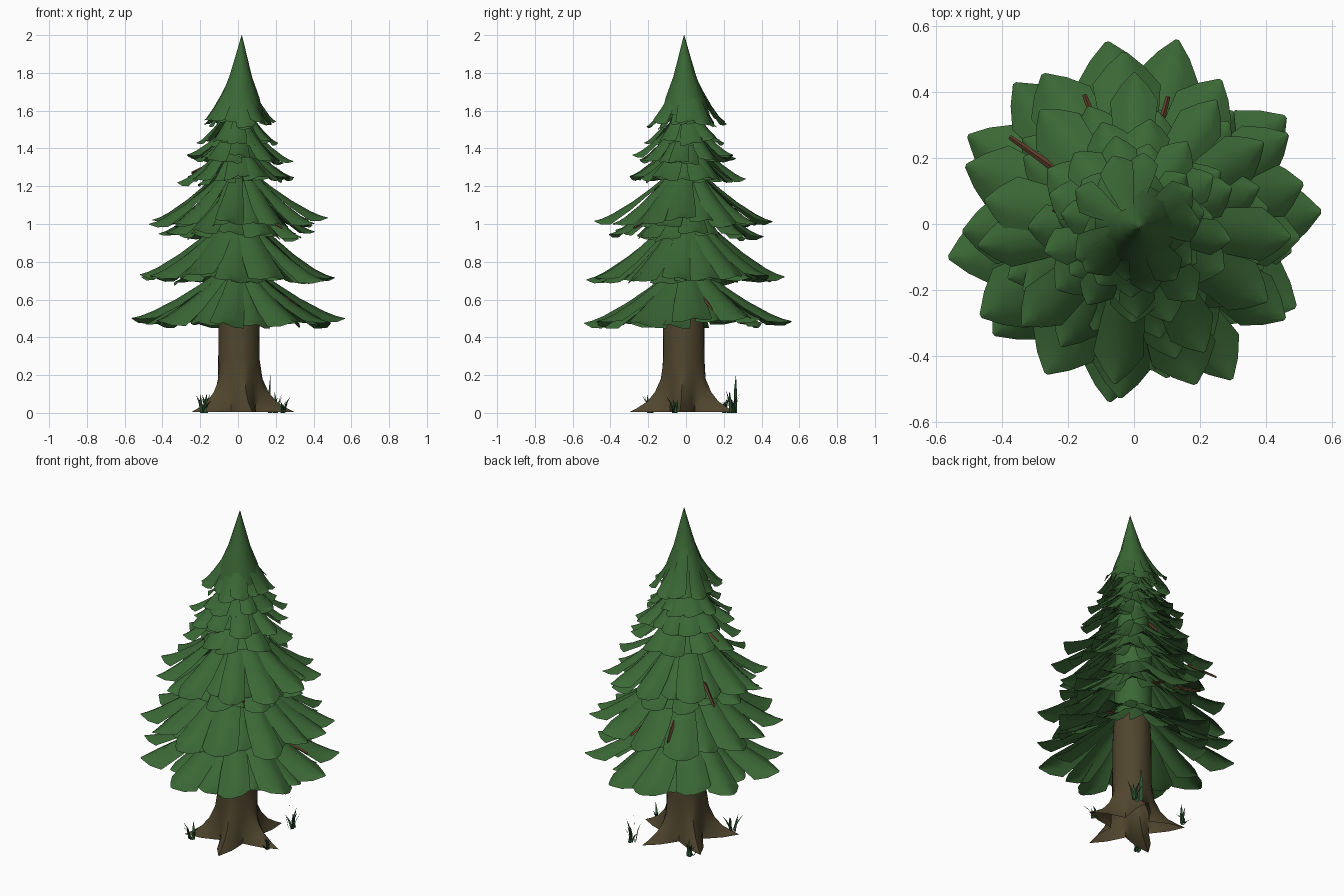
import bpy, bmesh, math, random
from mathutils import Vector

if "Cube" in bpy.data.objects:
    bpy.data.objects.remove(bpy.data.objects["Cube"])

random.seed(7)


def mat(name, rgb):
    m = bpy.data.materials.new(name)
    m.diffuse_color = (*rgb, 1)
    m.use_nodes = True
    m.node_tree.nodes["Principled BSDF"].inputs["Base Color"].default_value = m.diffuse_color
    return m


GREEN = mat("needle green", (0.043, 0.136, 0.036))
BARK = mat("bark brown", (0.080, 0.060, 0.027))
TWIG = mat("twig red brown", (0.12, 0.05, 0.025))
GRASS = mat("grass green", (0.025, 0.085, 0.03))


def finish(name, bm, material, angle=50):
    bmesh.ops.recalc_face_normals(bm, faces=bm.faces)
    me = bpy.data.meshes.new(name)
    bm.to_mesh(me)
    bm.free()
    me.materials.append(material)
    ob = bpy.data.objects.new(name, me)
    bpy.context.collection.objects.link(ob)
    for f in me.polygons:
        f.use_smooth = True
    me.set_sharp_from_angle(angle=math.radians(angle))
    return ob


def skin(bm, rows, closed=True):
    """Skin a list of point rows, as a tube or as an open sheet."""
    loops = [[bm.verts.new(p) for p in r] for r in rows]
    n = len(loops[0])
    for a, b in zip(loops, loops[1:]):
        for i in range(n if closed else n - 1):
            j = (i + 1) % n
            bm.faces.new((a[i], a[j], b[j], b[i]))


def circle(cx, cy, z, r, n):
    return [(cx + r * math.cos(math.tau * i / n),
             cy + r * math.sin(math.tau * i / n), z) for i in range(n)]


# Hollow trunk with five pointed roots
bm = bmesh.new()
rings = []
for z, r, flare in [(0.005, .115, .18), (.025, .115, .14), (.06, .114, .085), (.11, .112, .045),
                    (.18, .110, .015), (.28, .110, 0), (.55, .108, 0), (.78, .095, 0)]:
    ring = []
    for i in range(30):
        a = math.radians(-76) + math.tau * i / 30
        k = abs((i % 6) - 3) / 3          # 1 on a root, 0 between roots
        rr = r + flare * k ** 1.6
        ring.append((.005 + rr * math.cos(a), -.012 + rr * math.sin(a), z))
    rings.append(ring)
skin(bm, rings)
finish("trunk", bm, BARK)

# Drooping pointed bough, an arched sheet: (distance along, half width factor)
SECTIONS = [(0, .4), (.25, .62), (.5, .85), (.77, 1.0), (.9, .55), (1, .06)]


def bough(bm, az, r0, z0, r1, z1, w, fold):
    d = Vector((math.cos(az), math.sin(az), 0))
    s = Vector((-math.sin(az), math.cos(az), 0))
    up = Vector((0, 0, 1))
    rows = []
    skew = random.uniform(-.03, .03)
    roll = random.uniform(-.25, .25)
    for t, k in SECTIONS:
        c = d * (r0 + (r1 - r0) * t) + up * (z1 + (z0 - z1) * (1 - t) ** 1.35) + s * skew * t
        row = []
        for q in (-1, -.55, 0, .55, 1):
            row.append(c + s * (w * k * q) + up * (w * k * q * roll * t - fold * k * abs(q) ** 1.3))
        rows.append(row)
    skin(bm, rows, closed=False)


def even(n, phase):
    return [phase + 360 * (i + random.uniform(-.25, .25)) / n for i in range(n)]


# Tiers: name, bough directions, inner radius, top z, tip radius, tip z, half width
TIERS = [
    ("lowest", [5, 38, 77, 101, 128, 155, 193, 221, 263, 300, 335],
     .09, .76, .575, .495, .10),
    ("second", [11, 32, 60, 90, 119, 161, 181, 210, 240, 266, 291, 328, 357],
     .09, 1.02, .535, .715, .095),
    ("third_lower", even(9, 10), .09, 1.18, .42, .95, .08),
    ("third", even(11, 33), .085, 1.28, .475, 1.015, .08),
    ("fourth", even(10, 8), .075, 1.42, .32, 1.235, .07),
    ("fifth", even(10, 25), .06, 1.53, .29, 1.35, .06),
    ("sixth", even(8, 5), .055, 1.6, .22, 1.44, .055),
    ("top", even(9, 0), .05, 1.77, .21, 1.535, .055),
]
for name, dirs, r0, z0, r1, z1, w in TIERS:
    bm = bmesh.new()
    for i, deg in enumerate(dirs):
        az = math.radians(deg)
        low = z1 + random.uniform(-.02, .02)
        bough(bm, az, r0, z0 + random.uniform(-.015, .015), r1 * random.uniform(.93, 1.03), low,
              w * random.uniform(.9, 1.1), w * .5)
        # Shorter, steeper bough filling the gap below
        nxt = dirs[(i + 1) % len(dirs)]
        gap = math.radians((nxt - deg) % 360) / 2
        bough(bm, az + gap, r0 * .95, z0 - .03, r1 * random.uniform(.68, .85), low - .01,
              w * .9, w * .45)
    finish(name + "_boughs", bm, GREEN)

# Green core of the crown
bm = bmesh.new()
skin(bm, [circle(.003, -.005, z, r, 14) for z, r in
          [(.70, .107), (1.15, .103), (1.4, .08), (1.65, .055)]])
finish("crown_core", bm, GREEN)

# Pointed crown tip
bm = bmesh.new()
skin(bm, [circle(.02 * k, -.01 * k, z, r, 9) for z, r, k in
          [(1.58, .13, .2), (1.67, .105, .4), (1.78, .062, .6), (1.88, .034, .8), (2.0, .001, 1)]])
finish("crown_tip", bm, GREEN)

# Twigs peeping out of the boughs: direction, tip radius, tip z
bm = bmesh.new()
for deg, r, z in [(111, .42, .76), (200, .27, .70), (145, .46, .99), (20, .40, .55),
                  (75, .40, .73), (310, .36, .98), (170, .25, 1.27)]:
    a = math.radians(deg)
    d, s, up = Vector((math.cos(a), math.sin(a), 0)), Vector((-math.sin(a), math.cos(a), 0)), Vector((0, 0, 1))
    ends = ((d * (r - .16) + up * (z + .07), .012), (d * r + up * z, .007))
    skin(bm, [[p + s * q, p + up * q, p - s * q, p - up * q] for p, q in ends])
finish("twigs", bm, TWIG)

# Grass tufts around the roots
bm = bmesh.new()


def blade(x, y, az, lean, h, w):
    d = Vector((math.cos(az), math.sin(az), 0))
    s = Vector((-d.y, d.x, 0)) * w
    base = Vector((x, y, 0))
    mid = base + d * lean * .4 + Vector((0, 0, h * .6))
    v = [bm.verts.new(p) for p in (base - s, base + s, mid + s * .8, mid - s * .8,
                                   base + d * lean + Vector((0, 0, h)))]
    bm.faces.new(v[:4])
    bm.faces.new((v[3], v[2], v[4]))


for x, y, size in [(.19, .25, .11), (-.18, -.19, .09), (.24, -.06, .08), (-.18, .21, .1)]:
    for i in range(8):
        blade(x + random.uniform(-.015, .015), y + random.uniform(-.015, .015),
              math.tau * i / 8 + random.uniform(-.3, .3), random.uniform(.02, .06),
              size * random.uniform(.5, 1.1), .008)
blade(.165, .26, .6, .008, .205, .011)
finish("grass", bm, GRASS)
